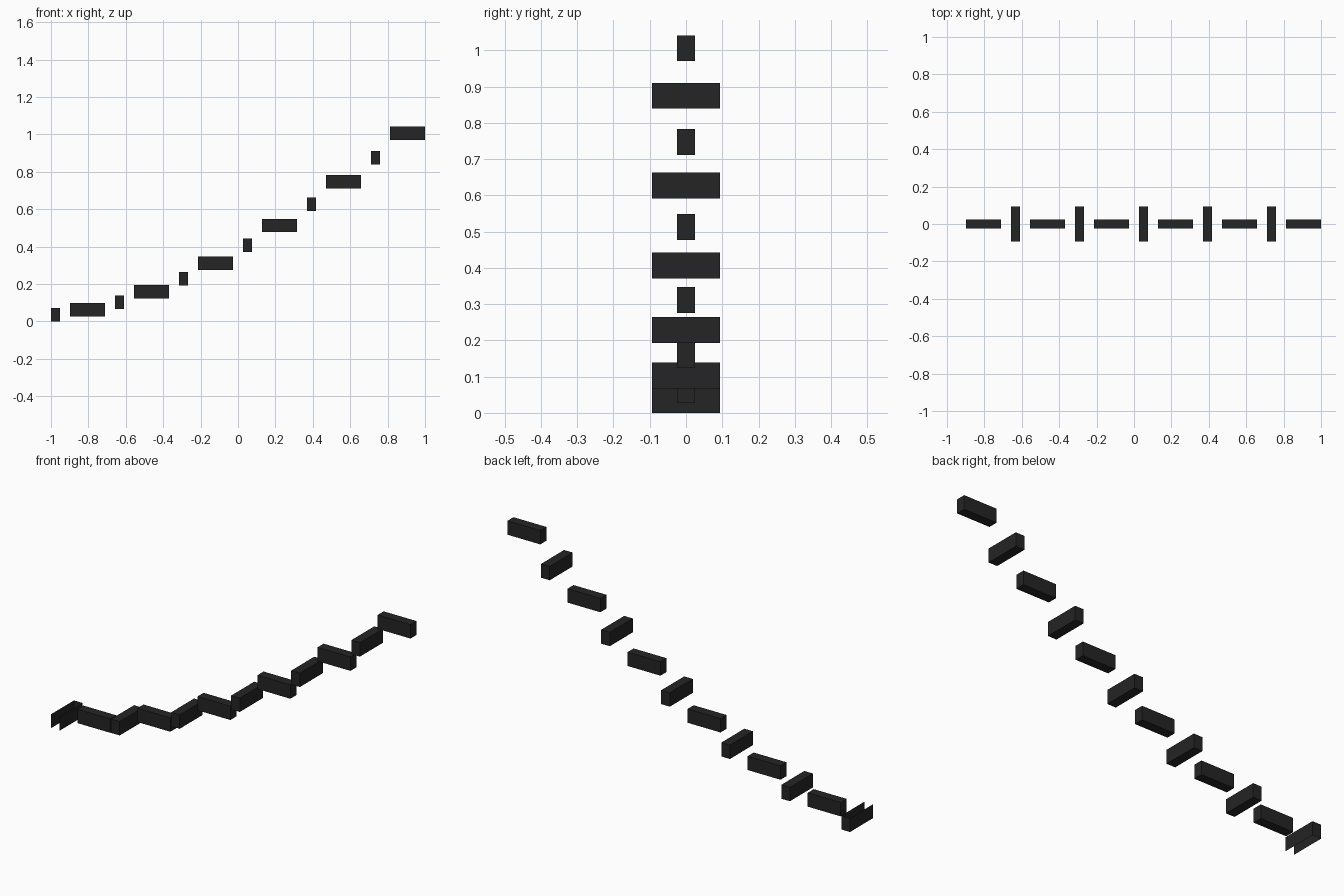
import bpy, bmesh
from mathutils import Matrix, Vector

if "Cube" in bpy.data.objects:
    bpy.data.objects.remove(bpy.data.objects["Cube"])

# One dark colour for everything
dark = bpy.data.materials.new("charcoal")
dark.diffuse_color = (0.018, 0.018, 0.018, 1)
dark.use_nodes = True
dark.node_tree.nodes["Principled BSDF"].inputs["Base Color"].default_value = dark.diffuse_color

STEP = 0.1711      # spacing along x
LONG, THIN, HIGH = 0.187, 0.049, 0.0715
bottoms = [0, .027, .067, .124, .193, .276, .371, .477, .591, .712, .839, .970]


def block(name, centre, size, open_dirs=()):
    """Box whose faces pointing along open_dirs are left out."""
    bm = bmesh.new()
    bmesh.ops.create_cube(bm, size=1, matrix=Matrix.Diagonal((*size, 1)))
    bm.normal_update()
    gone = [f for f in bm.faces
            if any(f.normal.dot(Vector(d)) > 0.9 for d in open_dirs)]
    bmesh.ops.delete(bm, geom=gone, context='FACES')
    mesh = bpy.data.meshes.new(name)
    bm.to_mesh(mesh)
    bm.free()
    mesh.materials.append(dark)
    ob = bpy.data.objects.new(name, mesh)
    ob.location = centre
    bpy.context.collection.objects.link(ob)


# Rising run of blocks, alternately crosswise and lengthwise
for i, z in enumerate(bottoms):
    centre = (-0.9755 + STEP * i, 0, z + HIGH / 2)
    if i % 2 == 0:
        # The lowest crosswise block is open at top, bottom and front
        holes = [(0, 0, 1), (0, 0, -1), (0, -1, 0)] if i == 0 else []
        block(f"cross_step_{i + 1}", centre, (THIN, LONG, HIGH), holes)
    else:
        block(f"long_step_{i + 1}", centre, (LONG, THIN, HIGH))
